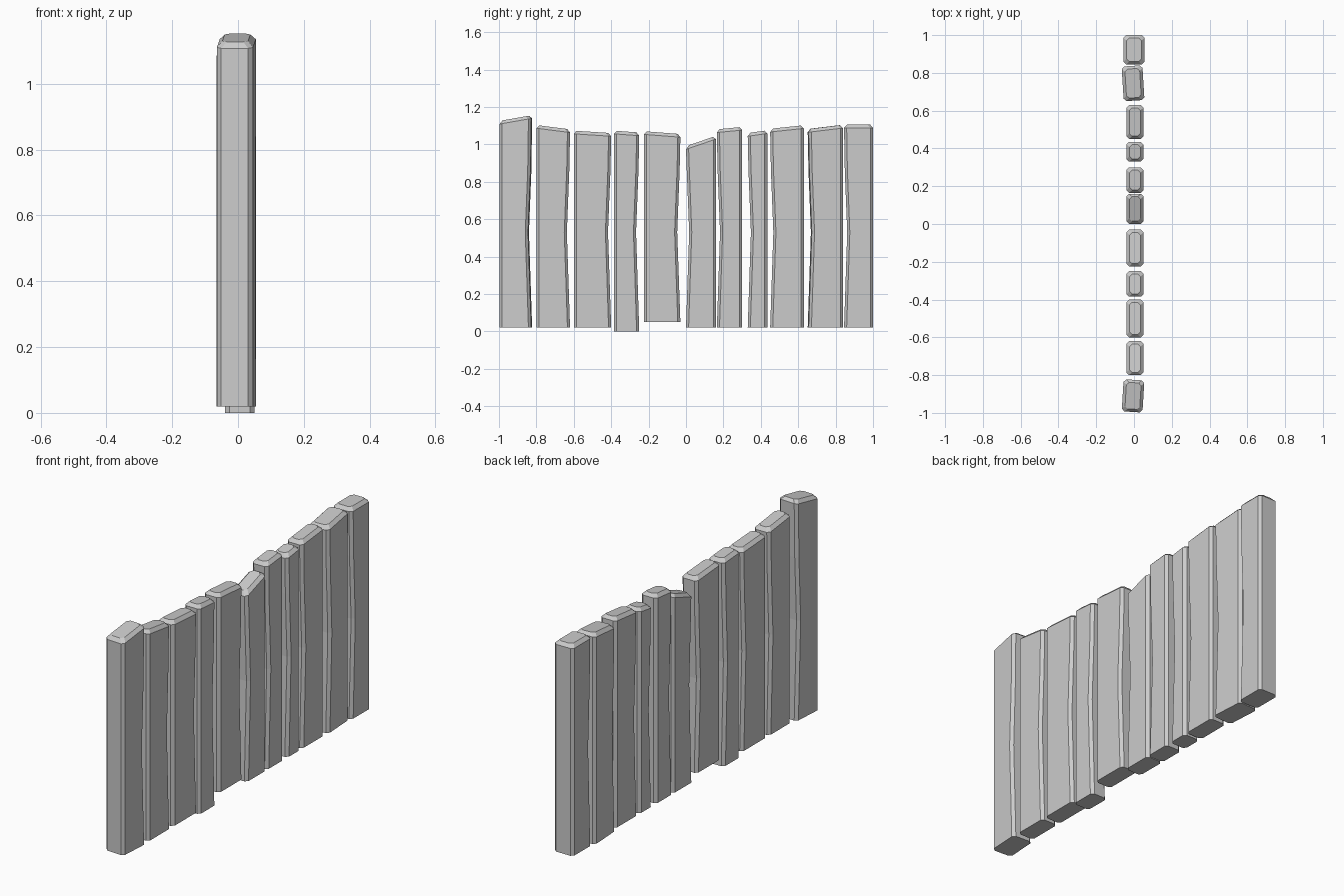
import bpy, bmesh
from math import radians
from mathutils import Matrix

if "Cube" in bpy.data.objects:
    bpy.data.objects.remove(bpy.data.objects["Cube"])

# y start, y end, bottom z, top z at start, top z at end, x centre, x width, turn (deg)
PLANKS = [
    (-0.995, -0.825, 0.02, 1.125, 1.155, -0.005, 0.11, -3.5),
    (-0.80, -0.62, 0.02, 1.103, 1.08, 0.005, 0.09, 0),
    (-0.60, -0.40, 0.02, 1.073, 1.06, 0.005, 0.09, 0),
    (-0.385, -0.25, 0.00, 1.073, 1.063, 0.005, 0.09, 0),
    (-0.225, -0.03, 0.05, 1.07, 1.055, 0.005, 0.09, 0),
    (0.00, 0.16, 0.02, 0.99, 1.045, 0.005, 0.09, 0),
    (0.165, 0.30, 0.02, 1.08, 1.093, 0.005, 0.09, 0),
    (0.33, 0.435, 0.02, 1.06, 1.075, 0.005, 0.09, 0),
    (0.45, 0.63, 0.02, 1.083, 1.102, 0.005, 0.09, 0),
    (0.653, 0.837, 0.02, 1.082, 1.104, -0.005, 0.11, 3.5),
    (0.845, 1.00, 0.02, 1.105, 1.105, 0.0, 0.11, 0),
]


def plank(i, y0, y1, zb, za, zc, cx, w, turn):
    bm = bmesh.new()
    cy, hw = (y0 + y1) / 2, w / 2
    slope = (zc - za) / (y1 - y0)

    def ring(a, b, h, z_at):
        # chamfered rectangle from y=a to y=b, half width h
        c, d = 0.014, 0.014
        pts = [(-h + c, a), (h - c, a), (h, a + d), (h, b - d),
               (h - c, b), (-h + c, b), (-h, b - d), (-h, a + d)]
        return [bm.verts.new((x, y - cy, z_at(y))) for x, y in pts]

    # worn edge: pinched inward at mid height, on the side facing the centre
    def level(pinch, z):
        a, b = (y0, y1 - pinch) if cy < 0 else (y0 + pinch, y1)
        return ring(a, b, hw, lambda y: z)

    top = lambda y: za + slope * (y - y0)
    rings = [level(0, zb), level(0.017, 0.53), level(0.004, 0.86),
             ring(y0, y1, hw, lambda y: top(y) - 0.017),
             ring(y0 + 0.015, y1 - 0.015, hw - 0.016, top)]
    for lo, hi in zip(rings, rings[1:]):
        for k in range(8):
            n = (k + 1) % 8
            bm.faces.new((lo[k], lo[n], hi[n], hi[k]))
    bm.faces.new(rings[0][::-1])
    bm.faces.new(rings[-1])
    bmesh.ops.transform(bm, verts=bm.verts, matrix=Matrix.Translation((cx, cy, 0))
                        @ Matrix.Rotation(radians(turn), 4, 'Z'))
    bmesh.ops.recalc_face_normals(bm, faces=bm.faces)
    me = bpy.data.meshes.new(f"fence_plank_{i}")
    bm.to_mesh(me)
    bm.free()
    bpy.context.collection.objects.link(bpy.data.objects.new(me.name, me))


# row of fence planks
for i, p in enumerate(PLANKS, 1):
    plank(i, *p)
